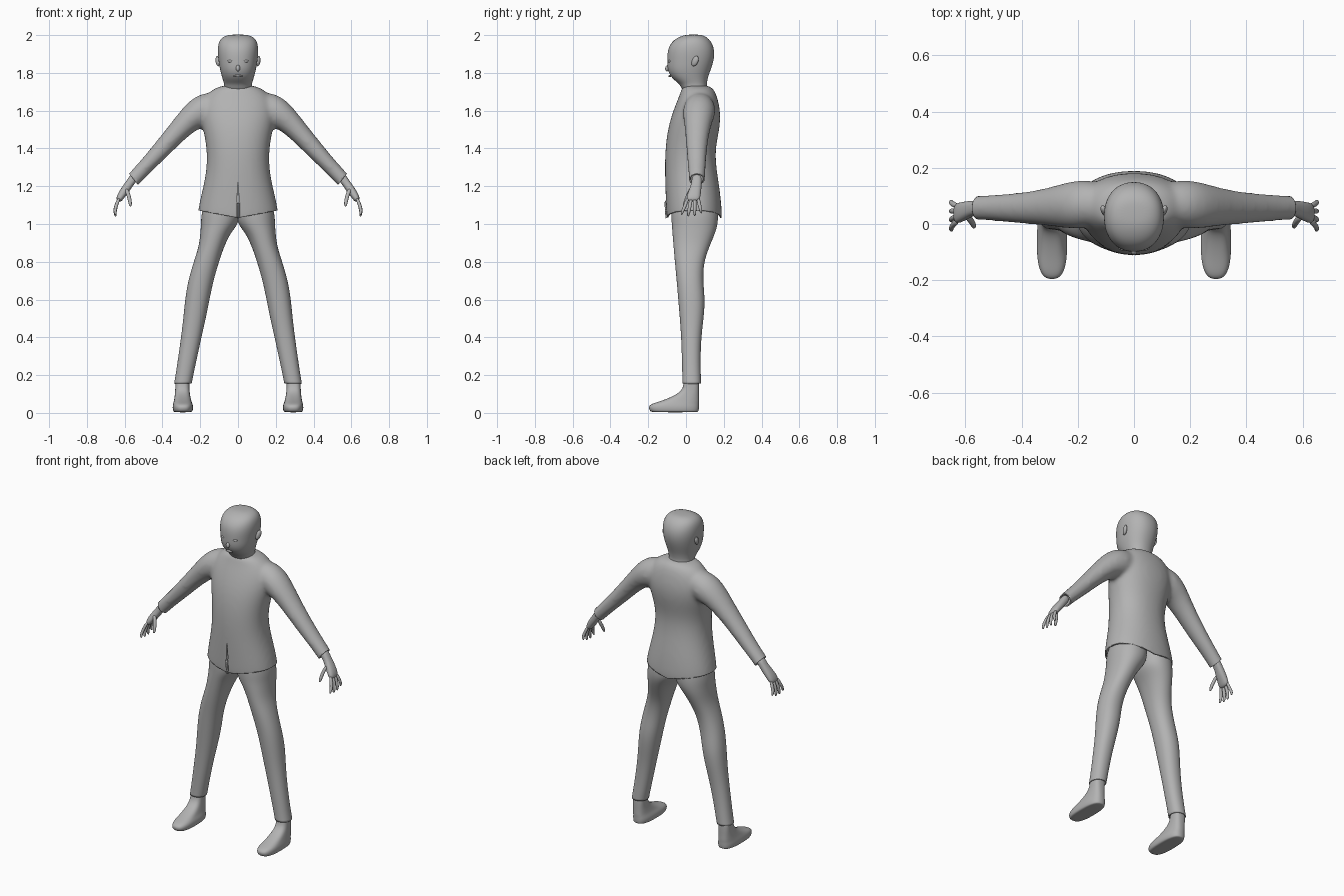
import bpy, bmesh, math
from mathutils import Vector

if "Cube" in bpy.data.objects:
    bpy.data.objects.remove(bpy.data.objects["Cube"])

grey = bpy.data.materials.new("plain_grey")
grey.use_nodes = True
grey.diffuse_color = (0.45, 0.45, 0.45, 1)
grey.node_tree.nodes["Principled BSDF"].inputs["Base Color"].default_value = (0.45, 0.45, 0.45, 1)


def add_loft(bm, rings, power=2.0, sides=20, caps=(True, True)):
    """Skin rings given as (edge a x, z, edge b x, z, y front, y back)."""
    loops = []
    for ax, az, bx, bz, y0, y1 in rings:
        mid = Vector(((ax + bx) / 2, (y0 + y1) / 2, (az + bz) / 2))
        u = Vector(((bx - ax) / 2, 0, (bz - az) / 2))
        v = Vector((0, (y1 - y0) / 2, 0))
        loop = []
        for i in range(sides):
            t = math.tau * i / sides
            c, s = math.cos(t), math.sin(t)
            c = math.copysign(abs(c) ** (2 / power), c)
            s = math.copysign(abs(s) ** (2 / power), s)
            loop.append(bm.verts.new(mid + u * c + v * s))
        loops.append(loop)
    for low, high in zip(loops, loops[1:]):
        for i in range(sides):
            j = (i + 1) % sides
            bm.faces.new((low[i], low[j], high[j], high[i]))
    for loop, cap in zip((loops[0], loops[-1]), caps):
        if cap:
            bm.faces.new(loop)


def level(z, x0, x1, y0, y1):
    return (x0, z, x1, z, y0, y1)


def add_digit(bm, points, r):
    """Thin tapering finger along points."""
    rings = [level(z, x - r * k, x + r * k, y - r * k, y + r * k)
             for (x, y, z), k in zip(points, (1, 1, 0.9, 0.55))]
    add_loft(bm, rings, sides=8)


def finish(name, bm, mirror=False, subdivide=0, thickness=0):
    bmesh.ops.recalc_face_normals(bm, faces=bm.faces)
    mesh = bpy.data.meshes.new(name)
    bm.to_mesh(mesh)
    bm.free()
    ob = bpy.data.objects.new(name, mesh)
    bpy.context.collection.objects.link(ob)
    mesh.materials.append(grey)
    for p in mesh.polygons:
        p.use_smooth = True
    if mirror:
        ob.modifiers.new("mirror", "MIRROR").merge_threshold = 0.0005
    if subdivide:
        sub = ob.modifiers.new("subdivide", "SUBSURF")
        sub.levels = sub.render_levels = subdivide
    if thickness:
        sol = ob.modifiers.new("cloth", "SOLIDIFY")
        sol.thickness, sol.offset = thickness, -1
    return ob


# Jacket: body and sleeve fused, smoothed, then trimmed to crisp hems
bm = bmesh.new()
body = [(0.96, .22, -.10, .19), (1.07, .216, -.105, .192), (1.2, .183, -.11, .177),
        (1.3, .165, -.112, .16), (1.4, .165, -.11, .155), (1.5, .185, -.097, .178),
        (1.58, .2, -.075, .184), (1.65, .19, -.048, .172), (1.705, .15, -.025, .155),
        (1.738, .085, -.02, .125)]
add_loft(bm, [level(z, -w, w, y0, y1) for z, w, y0, y1 in body], 2.2, 32)
add_loft(bm, [(.08, 1.705, .1, 1.53, 0, .15), (.2, 1.695, .19, 1.51, -.02, .16),
              (.275, 1.64, .23, 1.49, -.015, .145), (.355, 1.535, .29, 1.44, -.005, .125),
              (.435, 1.435, .365, 1.365, 0, .112), (.525, 1.325, .455, 1.28, .01, .106),
              (.58, 1.268, .528, 1.207, .013, .1), (.63, 1.207, .578, 1.147, .013, .1)])
block = finish("jacket_block", bm, subdivide=2)
rem = block.modifiers.new("fuse", "REMESH")
rem.mode, rem.voxel_size = "VOXEL", 0.011
soft = block.modifiers.new("soften", "SMOOTH")
soft.factor, soft.iterations = 0.5, 10
fused = bpy.data.meshes.new_from_object(
    block.evaluated_get(bpy.context.evaluated_depsgraph_get()))
bpy.data.objects.remove(block)

bm = bmesh.new()
bm.from_mesh(fused)
trims = [((0, 0, 0), (-1, 0, 0)), ((0, 0, 1.032), (.19, 0, -1)),
         ((.553, 0, 1.237), (.055, 0, -.045))]
for co, no in trims:
    bmesh.ops.bisect_plane(bm, geom=bm.verts[:] + bm.edges[:] + bm.faces[:],
                           plane_co=co, plane_no=Vector(no).normalized(), clear_outer=True)
for v in bm.verts:
    if v.co.x < 0.0001:
        v.co.x = 0
        # Front opening widens toward the hem
        if v.co.y < 0 and v.co.z < 1.23:
            v.co.x = 0.006 * min(1, (1.23 - v.co.z) / 0.12)
finish("jacket", bm, mirror=True, thickness=0.008)

# Trousers
bm = bmesh.new()
legs = [(1.14, -.01, .175, -.075, .165), (1.05, -.012, .196, -.08, .172),
        (1.0, -.002, .197, -.077, .17), (.95, .04, .2, -.073, .155),
        (.88, .073, .208, -.067, .125), (.8, .1, .235, -.06, .095),
        (.7, .13, .265, -.05, .09), (.6, .15, .281, -.042, .102),
        (.5, .17, .29, -.033, .094), (.4, .193, .302, -.026, .081),
        (.28, .219, .319, -.022, .077), (.2, .236, .331, -.02, .079), (.155, .245, .339, -.02, .08)]
add_loft(bm, [level(*r) for r in legs], 2.2, caps=(True, False))
finish("trousers", bm, mirror=True, subdivide=2, thickness=0.005)

# Feet
bm = bmesh.new()
feet = [(.003, .25, .335, -.175, .06), (.008, .24, .344, -.192, .068),
        (.03, .236, .347, -.2, .07), (.047, .24, .344, -.188, .07),
        (.062, .247, .34, -.135, .071), (.085, .252, .336, -.075, .07),
        (.11, .256, .333, -.032, .07), (.14, .257, .332, -.012, .07), (.19, .258, .332, -.01, .068)]
add_loft(bm, [level(*r) for r in feet], 2.7, 24)
finish("feet", bm, mirror=True, subdivide=2)

# Hands: palm, four fingers and thumb
bm = bmesh.new()
add_loft(bm, [(.562, 1.275, .525, 1.238, .03, .085), (.588, 1.232, .555, 1.205, .03, .083),
              (.612, 1.2, .575, 1.172, .018, .082), (.638, 1.16, .602, 1.138, .004, .077),
              (.648, 1.125, .622, 1.112, 0, .072)], 2.4, 16)
for i in range(4):
    y, drop = .01 + .018 * i, (0, .008, .006, -.008)[i]
    lean = -.034 + .017 * i
    add_digit(bm, [(.628, y, 1.14), (.645, y + lean * .4, 1.1),
                   (.652, y + lean * .8, 1.07 - drop), (.648, y + lean, 1.047 - drop)], .0105)
add_digit(bm, [(.593, .026, 1.19), (.578, .01, 1.15), (.571, -.004, 1.115),
               (.569, -.012, 1.092)], .012)
finish("hands", bm, mirror=True, subdivide=2)

# Head and neck
bm = bmesh.new()
head = [(1.69, .073, -.012, .115), (1.735, .073, -.03, .11), (1.752, .077, -.05, .112),
        (1.78, .086, -.083, .118), (1.82, .097, -.1, .133), (1.86, .103, -.1, .146),
        (1.9, .108, -.1, .152), (1.94, .108, -.092, .147), (1.975, .098, -.066, .128),
        (1.996, .072, -.025, .1), (2.003, .035, .01, .07)]
add_loft(bm, [level(z, -w, w, y0, y1) for z, w, y0, y1 in head], 2.2, 24)
finish("head", bm, subdivide=2)


def ellipsoid(name, place, size, tilt=(0, 0, 0), mirror=True):
    from mathutils import Matrix, Euler
    bm = bmesh.new()
    m = Matrix.LocRotScale(Vector(place), Euler(tilt), Vector(size))
    bmesh.ops.create_uvsphere(bm, u_segments=20, v_segments=12, radius=1, matrix=m)
    finish(name, bm, mirror=mirror)


# Face details
ellipsoid("ears", (.107, .048, 1.862), (.011, .017, .029), (-.45, 0, -.35))
ellipsoid("nose", (0, -.098, 1.825), (.011, .012, .017), (-.2, 0, 0), False)
ellipsoid("eyes", (.042, -.087, 1.862), (.014, .007, .007), (0, 0, .35))
ellipsoid("lips", (0, -.086, 1.783), (.024, .008, .006), (0, 0, 0), False)
